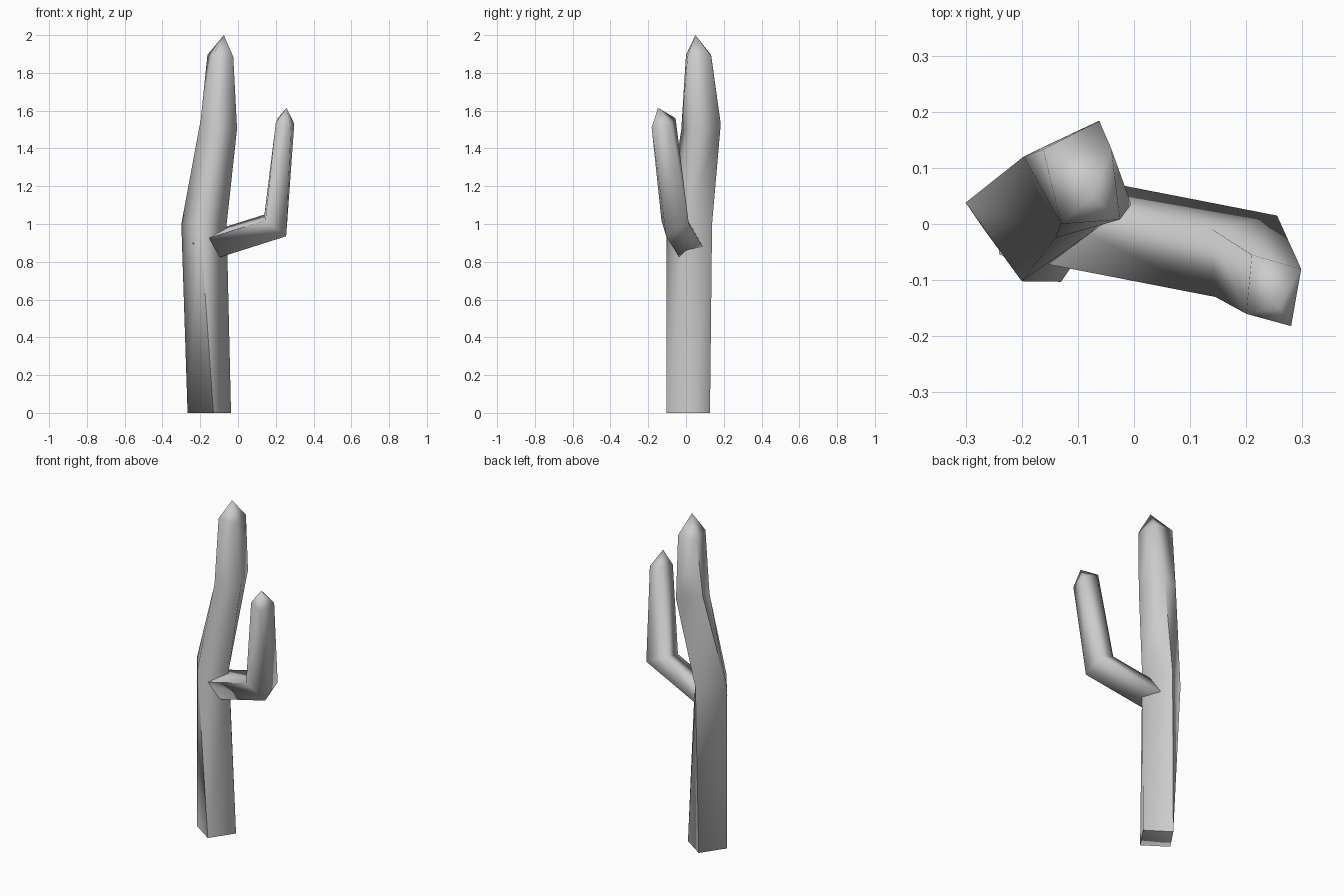
import bpy, bmesh, math

if "Cube" in bpy.data.objects:
    bpy.data.objects.remove(bpy.data.objects["Cube"])


def limb(name, rings, tip):
    """Four-sided limb skinned through rings of corners, with a flat base and pointed tip."""
    bm = bmesh.new()
    loops = [[bm.verts.new(p) for p in ring] for ring in rings]
    bm.faces.new(loops[0])
    for a, b in zip(loops, loops[1:]):
        for i in range(4):
            j = (i + 1) % 4
            bm.faces.new((a[i], a[j], b[j], b[i]))
    top = bm.verts.new(tip)
    for i in range(4):
        bm.faces.new((loops[-1][i], loops[-1][(i + 1) % 4], top))
    bmesh.ops.recalc_face_normals(bm, faces=bm.faces)
    mesh = bpy.data.meshes.new(name)
    bm.to_mesh(mesh)
    bm.free()
    obj = bpy.data.objects.new(name, mesh)
    bpy.context.collection.objects.link(obj)
    bpy.ops.object.select_all(action='DESELECT')
    obj.select_set(True)
    bpy.context.view_layer.objects.active = obj
    bpy.ops.object.shade_smooth_by_angle(angle=math.radians(90))
    return obj


def square(cx, cy, z, ox, oy):
    """Level square ring from its centre and the offset of its first corner."""
    return [(cx + ox, cy + oy, z), (cx - oy, cy + ox, z),
            (cx - ox, cy - oy, z), (cx + oy, cy - ox, z)]


# Main trunk, bending twice and narrowing to a point
limb("trunk", [
    square(-0.152, 0.012, 0, -0.115, -0.022),
    square(-0.18, 0.018, 1.0, -0.12, 0.02),
    [(-0.197, 0.12, 1.555), (-0.14, -0.025, 1.50), (-0.005, 0.035, 1.505), (-0.062, 0.184, 1.53)],
    [(-0.162, 0.133, 1.895), (-0.13, 0.0, 1.895), (-0.025, 0.008, 1.885), (-0.04, 0.133, 1.89)],
], (-0.075, 0.05, 2.0))

# Side arm: root inside the trunk, elbow, then upright end
elbow = [(0.14, -0.01, 1.05), (0.145, -0.13, 1.02), (0.255, -0.105, 0.935), (0.255, 0.015, 1.0)]
root = [(x - 0.385, y + 0.075, z - 0.122) for x, y, z in elbow]
limb("side_arm", [
    root, elbow,
    [(0.21, -0.055, 1.56), (0.20, -0.16, 1.535), (0.28, -0.182, 1.512), (0.298, -0.08, 1.53)],
], (0.257, -0.148, 1.615))
